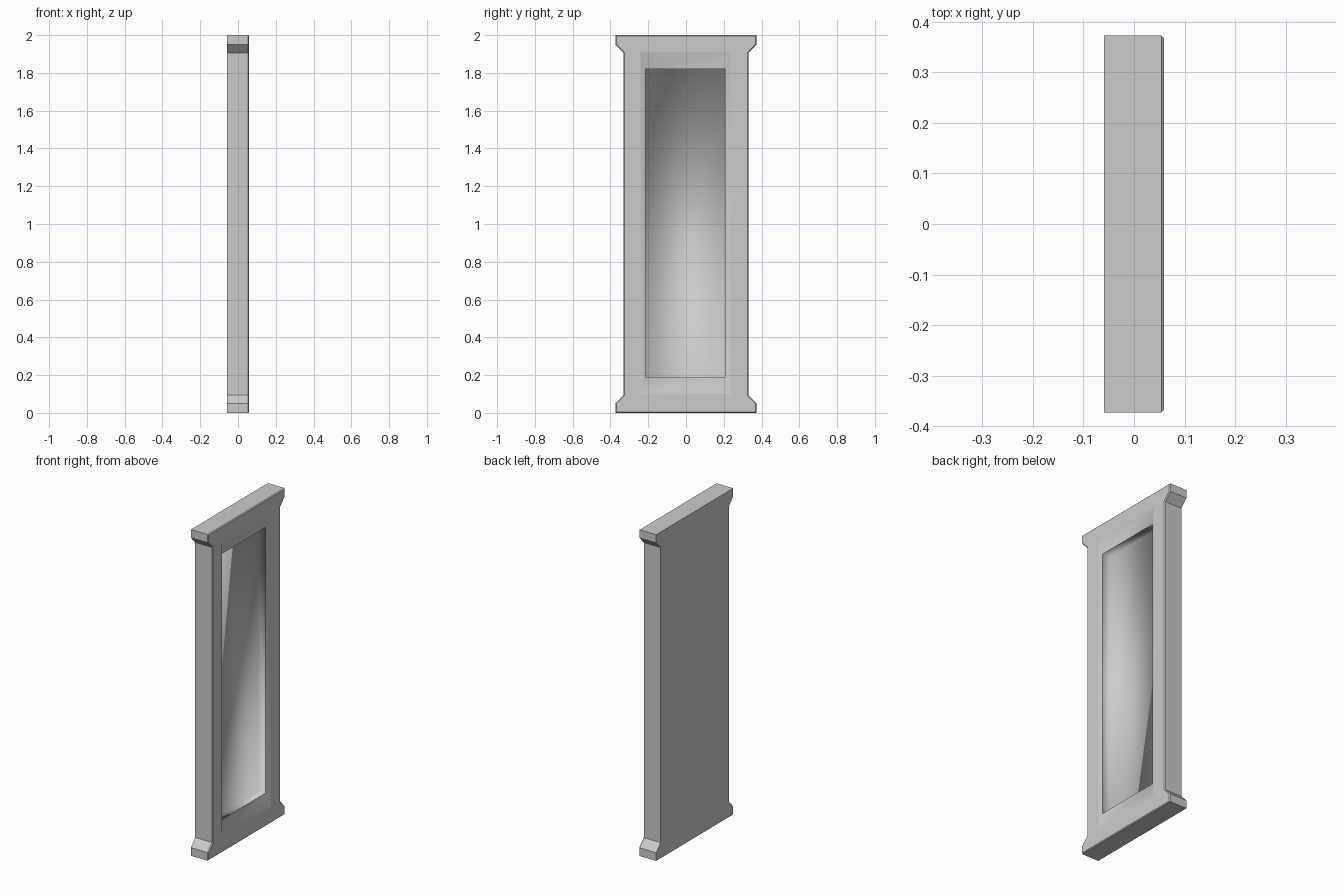
import bpy, bmesh
from mathutils import Vector

cube = bpy.data.objects.get("Cube")
if cube:
    bpy.data.objects.remove(cube, do_unlink=True)

GREY = (0.6, 0.6, 0.6, 1.0)
mat = bpy.data.materials.new("plain_grey")
mat.use_nodes = True
mat.diffuse_color = GREY
mat.node_tree.nodes["Principled BSDF"].inputs["Base Color"].default_value = GREY

BACK, FRONT, LIP, FLOOR = -0.059, 0.059, 0.043, -0.01
EDGE = 0.005


def outline(inset=0.0):
    """Counter-clockwise frame outline in y, z with flared caps at both ends."""
    quarter = [(0.33 - inset, 0.905 + inset * 0.4),
               (0.373 - inset, 0.95 + inset * 0.4),
               (0.373 - inset, 1 - inset)]
    upper = quarter + [(-y, z) for y, z in reversed(quarter)]
    return [(y, 1 + z) for y, z in upper] + [(-y, 1 - z) for y, z in upper]


def rectangle(y0, y1, z0, z1):
    return [(y0, z0), (y1, z0), (y1, z1), (y0, z1)]


def ring(bm, points, x):
    return [bm.verts.new((x, y, z)) for y, z in points]


def bridge(bm, a, b):
    n = len(a)
    for i in range(n):
        j = (i + 1) % n
        bm.faces.new((a[i], a[j], b[j], b[i]))


def finish(bm, name, smooth):
    mesh = bpy.data.meshes.new(name)
    bm.to_mesh(mesh)
    bm.free()
    mesh.materials.append(mat)
    for face in mesh.polygons:
        face.use_smooth = smooth
    obj = bpy.data.objects.new(name, mesh)
    bpy.context.collection.objects.link(obj)
    return obj


opening = rectangle(-0.24, 0.235, 0.10, 1.91)
recess = rectangle(-0.215, 0.207, 0.19, 1.82)

# Frame: flat back, straight sides, narrow bevel and a front with an opening
bm = bmesh.new()
back = ring(bm, outline(), BACK)
side = ring(bm, outline(), FRONT - EDGE)
front = ring(bm, outline(EDGE), FRONT)
bridge(bm, back, side)
bridge(bm, side, front)
bm.faces.new(list(reversed(back)))
hole = ring(bm, opening, FRONT)
edges = []
for loop in (front, hole):
    for a, b in zip(loop, loop[1:] + loop[:1]):
        edges.append(bm.edges.get((a, b)) or bm.edges.new((a, b)))
filled = bmesh.ops.triangle_fill(bm, edges=edges, use_beauty=True,
                                 use_dissolve=False, normal=Vector((1, 0, 0)))
for face in filled["geom"]:
    if isinstance(face, bmesh.types.BMFace):
        face.normal_update()
        if face.normal.x < 0:
            face.normal_flip()
finish(bm, "frame", False)

# Sloping lip around the opening
bm = bmesh.new()
bridge(bm, ring(bm, opening, FRONT), ring(bm, recess, LIP))
finish(bm, "sloping_lip", True)

# Recessed panel with softly shaded walls and floor
bm = bmesh.new()
rim = ring(bm, recess, LIP)
floor = ring(bm, recess, FLOOR)
bridge(bm, rim, floor)
bm.faces.new(floor)
finish(bm, "recessed_panel", True)
